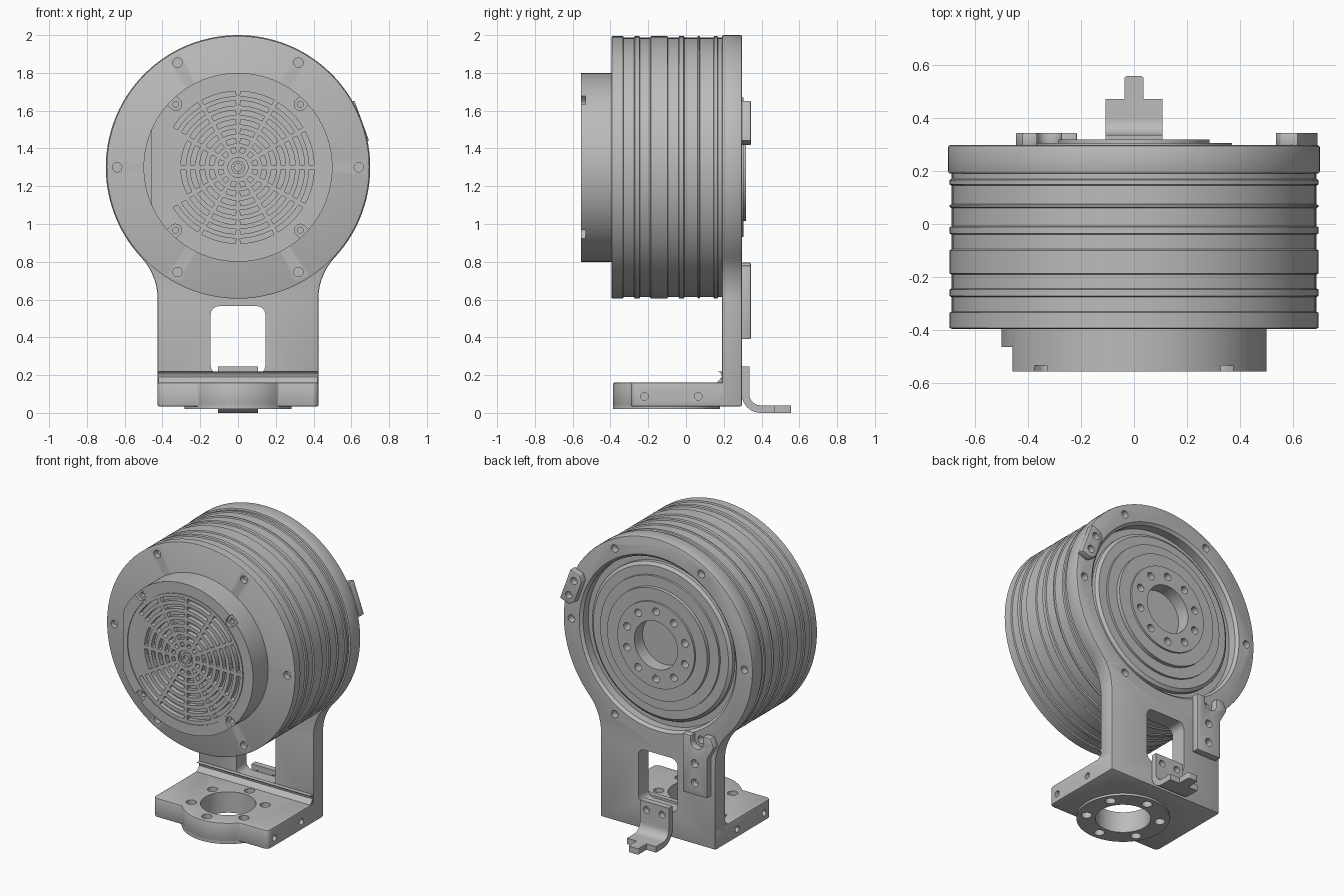
import bpy, bmesh
from math import sin, cos, pi, radians, hypot, atan2

cube = bpy.data.objects.get("Cube")
if cube:
    bpy.data.objects.remove(cube)

CZ = 1.30  # height of the motor axis

grey = bpy.data.materials.new("satin_grey")
grey.use_nodes = True
colour = (0.5, 0.5, 0.5, 1)
grey.diffuse_color = colour
grey.node_tree.nodes["Principled BSDF"].inputs["Base Color"].default_value = colour


def arc(cx, cy, r, a0, a1, n=12):
    """Points on an arc, angles in degrees."""
    steps = [radians(a0 + (a1 - a0) * i / n) for i in range(n + 1)]
    return [(cx + r * cos(a), cy + r * sin(a)) for a in steps]


def circle(cx, cy, r, n=24):
    return arc(cx, cy, r, 0, 360, n)[:-1]


def ring_points(cx, cy, r, count, start=0):
    return arc(cx, cy, r, start, start + 360, count)[:-1]


def rounded(x0, y0, x1, y1, r):
    return (arc(x1 - r, y1 - r, r, 0, 90, 6) + arc(x0 + r, y1 - r, r, 90, 180, 6)
            + arc(x0 + r, y0 + r, r, 180, 270, 6) + arc(x1 - r, y0 + r, r, 270, 360, 6))


def prism(bm, outline, axis, w0, w1):
    """Extrude a 2D outline along an axis."""
    place = {"x": lambda u, v, w: (w, u, v), "y": lambda u, v, w: (u, w, v),
             "z": lambda u, v, w: (u, v, w)}[axis]
    a = [bm.verts.new(place(u, v, w0)) for u, v in outline]
    b = [bm.verts.new(place(u, v, w1)) for u, v in outline]
    faces = [bm.faces.new(a), bm.faces.new(b[::-1])]
    for i in range(len(a)):
        j = (i + 1) % len(a)
        faces.append(bm.faces.new((a[j], a[i], b[i], b[j])))
    bmesh.ops.recalc_face_normals(bm, faces=faces)


def lathe(bm, profile, n=96):
    """Revolve (radius, y) points, starting and ending on the motor axis."""
    rings = []
    for r, y in profile:
        if r == 0:
            rings.append([bm.verts.new((0, y, CZ))] * n)
        else:
            rings.append([bm.verts.new((u, y, v)) for u, v in circle(0, CZ, r, n)])
    faces = []
    for p, q in zip(rings, rings[1:]):
        for i in range(n):
            j = (i + 1) % n
            corners = list(dict.fromkeys((p[i], p[j], q[j], q[i])))
            faces.append(bm.faces.new(corners))
    bmesh.ops.recalc_face_normals(bm, faces=faces)


def to_object(name, bm):
    mesh = bpy.data.meshes.new(name)
    bm.to_mesh(mesh)
    bm.free()
    ob = bpy.data.objects.new(name, mesh)
    bpy.context.collection.objects.link(ob)
    return ob


def part(name, bm, cuts=None, bevel=0):
    """Finish a part: edge bevel, cut-outs, material and shading."""
    ob = to_object(name, bm)
    cutter = None
    if bevel:
        mod = ob.modifiers.new("edges", "BEVEL")
        mod.width, mod.segments, mod.limit_method = bevel, 2, "ANGLE"
    if cuts:
        cutter = to_object(name + "_cutter", cuts)
        cutter.hide_render = True
        mod = ob.modifiers.new("cuts", "BOOLEAN")
        mod.object, mod.solver, mod.use_self = cutter, "EXACT", True
    graph = bpy.context.evaluated_depsgraph_get()
    mesh = bpy.data.meshes.new_from_object(ob.evaluated_get(graph))
    ob.modifiers.clear()
    ob.data = mesh
    if cutter:
        bpy.data.objects.remove(cutter)
    mesh.materials.clear()
    mesh.materials.append(grey)
    bpy.ops.object.select_all(action="DESELECT")
    ob.select_set(True)
    bpy.context.view_layer.objects.active = ob
    bpy.ops.object.shade_smooth_by_angle(angle=radians(30))
    return ob


# Ribbed motor housing
RIB, GROOVE = 0.695, 0.687
profile = [(0, -0.395)]
for y0, y1 in [(-0.395, -0.33), (-0.275, -0.243), (-0.19, -0.095),
               (-0.04, -0.008), (0.06, 0.075), (0.145, 0.17)]:
    profile += [(GROOVE, y0), (RIB, y0 + 0.004), (RIB, y1 - 0.004), (GROOVE, y1)]
profile += [(GROOVE, 0.19), (0, 0.19)]
bm, cuts = bmesh.new(), bmesh.new()
lathe(bm, profile)
for x, z in ring_points(0, CZ, 0.64, 6):
    prism(cuts, circle(x, z, 0.025), "y", -0.5, -0.36)
part("motor_housing", bm, cuts)

# Front cap with vent slots, corner screw pockets and a side flat
bm, cuts = bmesh.new(), bmesh.new()
F = -0.555
lathe(bm, [(0, F + 0.02), (0.02, F + 0.02), (0.02, F), (0.035, F), (0.035, F + 0.015),
           (0.053, F + 0.015), (0.053, F), (0.424, F), (0.424, F + 0.006), (0.43, F + 0.006),
           (0.43, F), (0.5, F), (0.5, -0.39), (0, -0.39)])
for ring, r in enumerate([0.092, 0.14, 0.19, 0.24, 0.29, 0.34, 0.39]):
    gap = 0.012 / r * 180 / pi
    for k in range(12):
        if ring > 4 and k in (5, 6):
            continue
        a0, a1 = 30 * k + gap, 30 * k + 30 - gap
        slot = arc(0, CZ, r + 0.013, a0, a1, 6) + arc(0, CZ, r - 0.013, a1, a0, 6)
        prism(cuts, slot, "y", F - 0.05, F + 0.03)
for sx in (-1, 1):
    for sz in (-1, 1):
        x, z = sx * 0.33, CZ + sz * 0.333
        pocket = arc(0, 0, 0.032, 90, 270) + [(0.06, -0.032), (0.06, 0.032)]
        t = atan2(z - CZ, x)
        prism(cuts, [(x + u * cos(t) - v * sin(t), z + u * sin(t) + v * cos(t))
                     for u, v in pocket], "y", F - 0.05, F + 0.022)
        prism(cuts, circle(x, z, 0.016), "y", F - 0.04, F + 0.05)
prism(cuts, [(-0.6, 0.9), (-0.457, 0.9), (-0.457, 1.7), (-0.6, 1.7)], "y", F - 0.06, -0.463)
part("front_cap", bm, cuts)

# Stepped output flange at the back
bm, cuts = bmesh.new(), bmesh.new()
lathe(bm, [(0, 0.15), (0.58, 0.15), (0.58, 0.225), (0.52, 0.225), (0.52, 0.25), (0.5, 0.265),
           (0.44, 0.265), (0.44, 0.28), (0.37, 0.28), (0.37, 0.305), (0.285, 0.305),
           (0.285, 0.318), (0.16, 0.318), (0.16, 0.23), (0, 0.23)])
for x, z in ring_points(0, CZ, 0.225, 10, 18):
    prism(cuts, circle(x, z, 0.025), "y", 0.25, 0.4)
part("output_flange", bm, cuts)

# Upright bracket: mounting ring flowing into a leg with a window
R, HALF, Z_TAN = 0.70, 0.425, 0.60
fillet = 0.328
turn = atan2(Z_TAN - CZ, HALF + fillet) * 180 / pi
right = [(HALF, 0.035)] + arc(HALF + fillet, Z_TAN, fillet, 180, 180 + turn, 10)
outline = right + arc(0, CZ, R, turn, 180 - turn, 96)[1:-1] + [(-x, z) for x, z in right[::-1]]
bm, cuts = bmesh.new(), bmesh.new()
prism(bm, outline, "y", 0.19, 0.297)
lathe(cuts, [(0, 0.1), (0.565, 0.1), (0.565, 0.28), (0.595, 0.31), (0, 0.31)])
prism(cuts, rounded(-0.145, 0.205, 0.145, 0.565, 0.045), "y", 0.1, 0.4)
for x, z in ring_points(0, CZ, 0.64, 6):
    prism(cuts, circle(x, z, 0.025), "y", 0.25, 0.4)
part("upright_bracket", bm, cuts, bevel=0.008)

# Foot plate with a round nose and bolt circle
CY, NOSE = -0.103, 0.283
side = atan2(-0.187, 0.2124) * 180 / pi
outline = ([(HALF, 0.285)] + arc(HALF - 0.03, -0.26, 0.03, 0, -90, 5)
           + arc(0, CY, NOSE, side, -180 - side, 24)
           + arc(-HALF + 0.03, -0.26, 0.03, 270, 180, 5) + [(-HALF, 0.285)])
holes = ring_points(0, CY, 0.225, 6, 30)


def bolt_cuts(z0, z1):
    cut = bmesh.new()
    prism(cut, circle(0, CY, 0.168, 48), "z", z0, z1)
    for x, y in holes:
        prism(cut, circle(x, y, 0.032), "z", z0, z1)
    return cut


bm, cuts = bmesh.new(), bolt_cuts(-0.1, 0.3)
prism(bm, outline, "z", 0.034, 0.16)
for y in (-0.22, 0.065):
    for sx in (-1, 1):
        prism(cuts, circle(y, 0.087, 0.02), "x", sx * 0.39, sx * 0.5)
part("foot_plate", bm, cuts, bevel=0.006)

bm = bmesh.new()
prism(bm, circle(0, CY, NOSE, 64), "z", 0.02, 0.05)
part("foot_flange", bm, bolt_cuts(-0.1, 0.3))

# Fillet where the foot meets the upright
bm = bmesh.new()
prism(bm, arc(0.16, 0.19, 0.03, 0, 90, 6) + [(0.192, 0.22), (0.192, 0.158), (0.16, 0.158)],
      "x", -0.42, 0.42)
part("foot_fillet", bm)

# Bent rear hook with a narrow tongue
BACK, TH = 0.295, 0.04
hook = ([(BACK, 0.245)] + arc(BACK + 0.1, 0.1, 0.1, 180, 270, 10) + [(0.47, 0), (0.47, TH)]
        + arc(BACK + 0.1, 0.1, 0.1 - TH, 270, 180, 10) + [(BACK + TH, 0.245)])
bm, cuts = bmesh.new(), bmesh.new()
prism(bm, hook, "x", -0.107, 0.107)
for x in (-0.058, 0.058):
    prism(cuts, circle(x, 0.19, 0.022), "y", 0.2, 0.4)
part("rear_hook", bm, cuts)
bm = bmesh.new()
prism(bm, rounded(-0.036, 0.46, 0.036, 0.557, 0.01), "z", 0, TH)
part("hook_tongue", bm)

# Forked tab on the back of the leg
bm, cuts = bmesh.new(), bmesh.new()
prism(bm, [(-0.215, 0.39), (-0.215, 0.78), (-0.275, 0.78)] + arc(-0.32, 0.745, 0.045, 0, -180, 10)
      + [(-0.365, 0.795), (-0.42, 0.795), (-0.445, 0.74), (-0.395, 0.65), (-0.395, 0.39)],
      "y", BACK, 0.343)
for z in (0.47, 0.6):
    prism(cuts, circle(-0.305, z, 0.026), "y", 0.3, 0.4)
part("forked_tab", bm, cuts, bevel=0.004)

# Tilted tab on the rim of the ring
tilt = radians(20)


def tilted(u, v):
    return (0.608 + u * cos(tilt) - v * sin(tilt), 1.53 + u * sin(tilt) + v * cos(tilt))


bm, cuts = bmesh.new(), bmesh.new()
prism(bm, [tilted(u, v) for u, v in [(-0.05, -0.08), (-0.02, -0.112), (0.05, -0.112),
                                     (0.05, 0.112), (-0.02, 0.112), (-0.05, 0.08)]],
      "y", BACK, 0.343)
for v in (-0.055, 0.055):
    prism(cuts, circle(*tilted(0, v), 0.024), "y", 0.3, 0.4)
part("rim_tab", bm, cuts, bevel=0.004)
